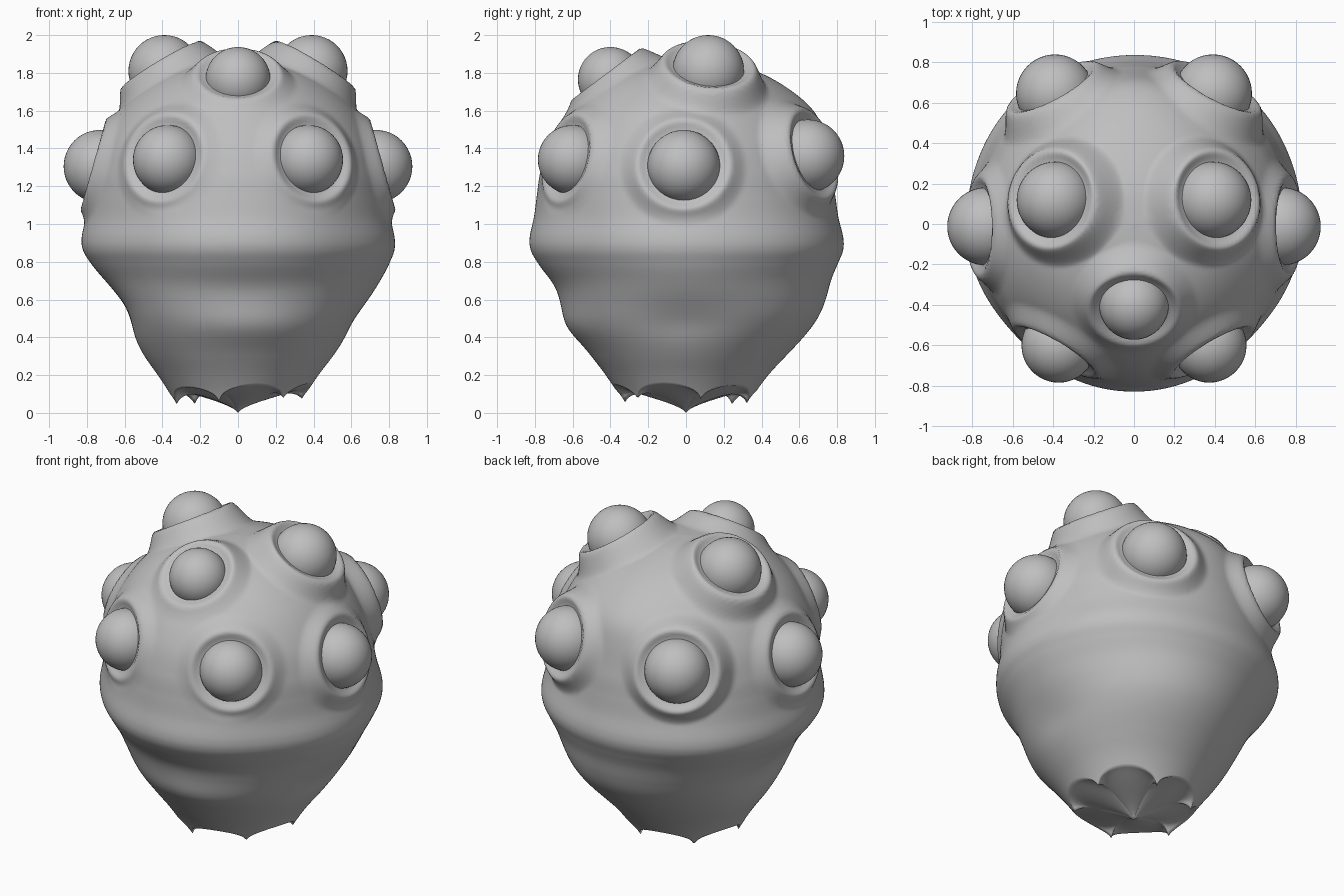
import bpy, math
from mathutils import Vector

if "Cube" in bpy.data.objects:
    bpy.data.objects.remove(bpy.data.objects["Cube"])

grey = bpy.data.materials.new("plain grey")
grey.diffuse_color = (0.52, 0.52, 0.52, 1)
grey.use_nodes = True
grey.node_tree.nodes["Principled BSDF"].inputs["Base Color"].default_value = grey.diffuse_color

# Body profile (radius, height) from ragged hem to crown
PROFILE = [(0.31, 0), (0.36, 0.1), (0.425, 0.2), (0.50, 0.3), (0.57, 0.4),
           (0.63, 0.5), (0.68, 0.6), (0.73, 0.7), (0.785, 0.79), (0.822, 0.86),
           (0.828, 0.93), (0.805, 1.04), (0.79, 1.15), (0.77, 1.28), (0.715, 1.45),
           (0.60, 1.63), (0.43, 1.775), (0.2, 1.865), (0.0, 1.885)]

# Eyes: centre, outward direction, radius
EYES = [((0, -0.40, 1.765), (0, -0.60, 0.80), 0.172)]
for s in (-1, 1):
    EYES += [((s * 0.372, -0.60, 1.34), (s * 0.50, -0.84, 0.22), 0.184),
             ((s * 0.73, -0.012, 1.305), (s, 0, 0.28), 0.193),
             ((s * 0.39, 0.645, 1.36), (s * 0.47, 0.88, 0.27), 0.193),
             ((s * 0.39, 0.118, 1.81), (s * 0.51, 0.10, 0.85), 0.19)]


def spline(u):
    i = min(int(u), len(PROFILE) - 2)
    t = u - i
    a, b, c, d = [Vector(PROFILE[max(0, min(len(PROFILE) - 1, i + k))])
                  for k in (-1, 0, 1, 2)]
    return 0.5 * (2 * b + (c - a) * t + (2 * a - 5 * b + 4 * c - d) * t * t
                  + (3 * b - a - 3 * c + d) * t ** 3)


def gauss(x, w):
    return math.exp(-(x / w) ** 2)


def bump(a, z, size, a0, wa, z0, wz):
    gap = (a - a0 + math.pi) % (2 * math.pi) - math.pi
    return size * gauss(gap, wa) * gauss(z - z0, wz)


def smooth(t):
    t = max(0.0, min(1.0, t))
    return t * t * (3 - 2 * t)


def folds(a, z):
    # Soft cloth lumps under the brim, slightly squared plan at the brim
    f = bump(a, z, 0.025, -1.45, 0.6, 0.45, 0.09)
    f += bump(a, z, -0.018, -1.5, 0.6, 0.66, 0.09)
    f += bump(a, z, 0.075, 1.25, 0.8, 0.52, 0.24)
    f += bump(a, z, -0.065, math.pi, 0.5, 0.55, 0.16)
    f += bump(a, z, 0.02, 0.0, 0.5, 0.72, 0.12)
    f += bump(a, z, -0.02, 0.0, 0.4, 0.48, 0.1)
    f += bump(a, z, 0.05, math.pi / 2, 0.5, 1.6, 0.16)
    for a0 in (-0.75, math.pi + 0.75):
        f += bump(a, z, -0.025, a0, 0.4, 0.9, 0.25)
    for a0 in (0.8, math.pi - 0.8):
        f += bump(a, z, 0.015, a0, 0.4, 0.9, 0.25)
    return f


def lids(p):
    # Pull the skin into a rolled rim around each eye
    for c, n, r in EYES:
        n = Vector(n).normalized()
        v = p - Vector(c)
        s = v.dot(n)
        if s < -0.4:
            continue
        d = (v - n * s).length
        w = smooth((r + 0.14 - d) / 0.09)
        target = 0.018 + 0.02 * gauss(d - r - 0.05, 0.033)
        p = p + n * (w * (target - s))
    return p


# Hooded body: six small hem points, closed underside drawn to a central point
J, K, F = 256, 180, 24
U = len(PROFILE) - 1
verts, faces = [Vector((0, 0, 0))], []
for k in range(-F + 1, K):
    for j in range(J):
        a = 2 * math.pi * j / J
        arch = abs(math.sin(3 * (a - math.radians(13))))
        hem = 0.05 + 0.015 * math.sin(a + 2) + 0.09 * arch ** 0.45
        u0 = hem * 10
        if k >= 0:
            r, z = spline(u0 + (U - u0) * k / K)
            r += folds(a, z)
            verts.append(lids(Vector((r * math.cos(a), r * math.sin(a), z))))
        else:
            t = 1 + k / F
            r = (spline(u0)[0] + folds(a, hem)) * t
            ceiling = 0.13 * t ** 0.65
            z = ceiling + (hem - ceiling) * t ** 6
            verts.append(Vector((r * math.cos(a), r * math.sin(a), z)))
R = K + F - 1
verts.append(Vector((0, 0, PROFILE[-1][1])))
for j in range(J):
    m = (j + 1) % J
    faces.append((0, 1 + m, 1 + j))
    for k in range(R - 1):
        b, t = 1 + k * J, 1 + (k + 1) * J
        faces.append((b + j, b + m, t + m, t + j))
    faces.append((1 + (R - 1) * J + j, 1 + (R - 1) * J + m, len(verts) - 1))
mesh = bpy.data.meshes.new("body")
mesh.from_pydata([tuple(v) for v in verts], [], faces)
mesh.polygons.foreach_set("use_smooth", [True] * len(faces))
mesh.materials.append(grey)
body = bpy.data.objects.new("body", mesh)
bpy.context.collection.objects.link(body)

# Round bulging eyes
for c, n, r in EYES:
    bpy.ops.mesh.primitive_uv_sphere_add(segments=48, ring_count=24, radius=r, location=c)
    eye = bpy.context.object
    eye.name = "eye"
    eye.data.materials.append(grey)
    bpy.ops.object.shade_smooth()
